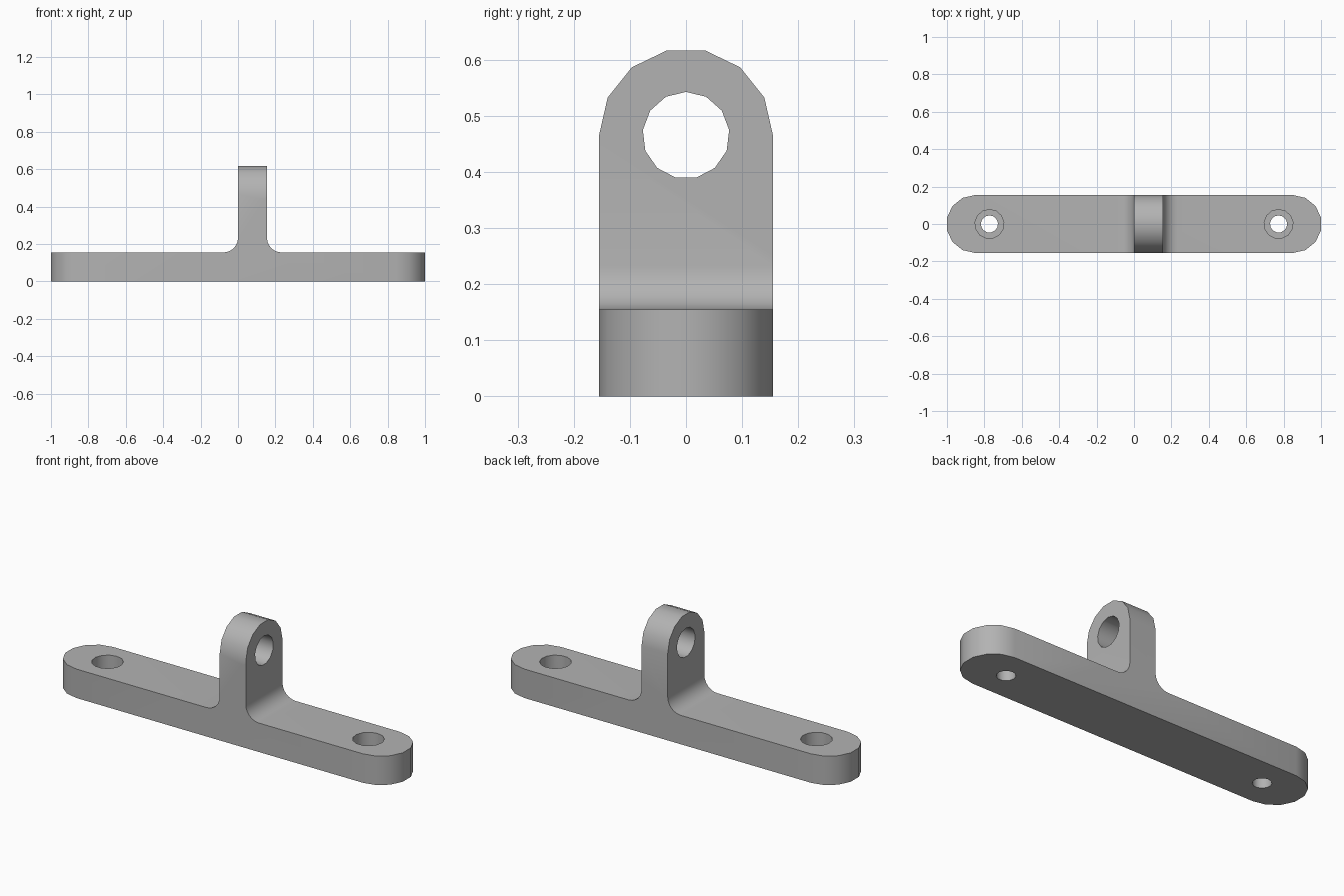
import bpy
import bmesh
from math import pi, sin, cos, radians
from mathutils import Vector

if "Cube" in bpy.data.objects:
    bpy.data.objects.remove(bpy.data.objects["Cube"])

R = 0.155            # half width, plate height and lug thickness
HALF = R / 2         # fillet, eye and counterbore radius
EYE_Z = 0.465
END_X = 1 - R * cos(pi / 14)

steel = bpy.data.materials.new("grey steel")
steel.use_nodes = True
colour = (0.45, 0.45, 0.45, 1)
steel.diffuse_color = colour
steel.node_tree.nodes["Principled BSDF"].inputs["Base Color"].default_value = colour


def arc(cx, cy, r, start, end, steps):
    angles = [radians(start + (end - start) * i / steps) for i in range(steps + 1)]
    return [(cx + r * cos(a), cy + r * sin(a)) for a in angles]


def prism(name, outline, axis, low, high):
    """Extrude a 2D outline along an axis; the outline uses the other two axes."""
    def place(p, depth):
        co = list(p)
        co.insert("xyz".index(axis), depth)
        return Vector(co)
    bm = bmesh.new()
    face = bm.faces.new([bm.verts.new(place(p, low)) for p in outline])
    grown = bmesh.ops.extrude_face_region(bm, geom=[face])["geom"]
    verts = [v for v in grown if isinstance(v, bmesh.types.BMVert)]
    bmesh.ops.translate(bm, verts=verts, vec=place((0, 0), high - low))
    bmesh.ops.recalc_face_normals(bm, faces=bm.faces)
    mesh = bpy.data.meshes.new(name)
    bm.to_mesh(mesh)
    bm.free()
    mesh.materials.append(steel)
    obj = bpy.data.objects.new(name, mesh)
    bpy.context.collection.objects.link(obj)
    return obj


def cut(target, cutter, operation):
    mod = target.modifiers.new(cutter.name, "BOOLEAN")
    mod.operation, mod.object, mod.solver = operation, cutter, "EXACT"
    bpy.context.view_layer.objects.active = target
    bpy.ops.object.modifier_apply(modifier=mod.name)
    bpy.data.objects.remove(cutter)


# Upright lug with a fillet on each side of its foot, extruded front to back
profile = [(-1.2, 0), (1.2, 0), (1.2, R)]
profile += arc(R + HALF, R + HALF, HALF, 270, 180, 6)
profile += [(R, 0.7), (0, 0.7)]
profile += arc(-HALF, R + HALF, HALF, 0, -90, 6)
profile += [(-1.2, R)]
bracket = prism("mounting_bracket", profile, "y", -0.25, 0.25)

# Rounded top of the lug
side = [(-R, -0.1), (R, -0.1)] + arc(0, EYE_Z, R, 0, 180, 7)
cut(bracket, prism("lug_outline", side, "x", -1.3, 1.3), "INTERSECT")

# Rounded ends of the base plate
plan = arc(END_X, 0, R, -90, 90, 7) + arc(-END_X, 0, R, 90, 270, 7)
cut(bracket, prism("plate_outline", plan, "z", -0.2, 0.9), "INTERSECT")

# Eye through the lug
eye = arc(0, EYE_Z, HALF, 90, 450, 13)[:-1]
cut(bracket, prism("eye_hole", eye, "x", -0.1, 0.3), "DIFFERENCE")

# Counterbored screw holes
for x in (-0.773, 0.773):
    bore = arc(x, 0, HALF, 90, 450, 13)[:-1]
    cut(bracket, prism("counterbore", bore, "z", HALF, 0.3), "DIFFERENCE")
    screw = arc(x, 0, 0.046, 90, 450, 13)[:-1]
    cut(bracket, prism("screw_hole", screw, "z", -0.1, 0.3), "DIFFERENCE")

# Smooth the curves and keep the edges crisp
bpy.ops.object.select_all(action="DESELECT")
bracket.select_set(True)
bpy.context.view_layer.objects.active = bracket
bpy.ops.object.shade_smooth_by_angle(angle=radians(30))
